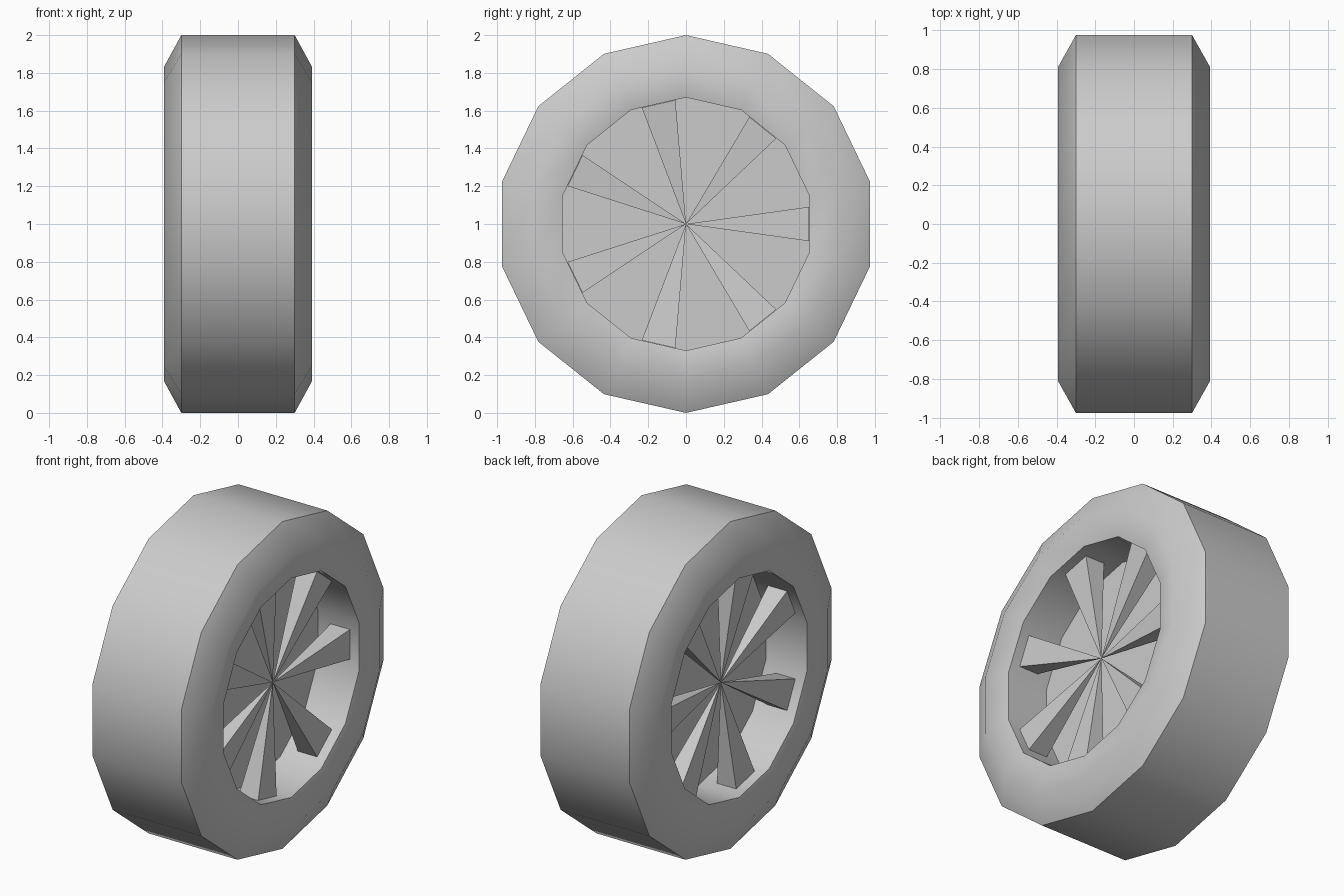
import bpy, bmesh, math

if "Cube" in bpy.data.objects:
    bpy.data.objects.remove(bpy.data.objects["Cube"])

SIDES, SPOKES, HUB_Z = 14, 7, 1.0


def make_object(name, bm):
    bmesh.ops.recalc_face_normals(bm, faces=bm.faces[:])
    mesh = bpy.data.meshes.new(name)
    bm.to_mesh(mesh)
    bm.free()
    ob = bpy.data.objects.new(name, mesh)
    ob.location.z = HUB_Z
    bpy.context.collection.objects.link(ob)
    return ob


def ring(bm, x, r):
    return [bm.verts.new((x, r * math.sin(math.tau * i / SIDES),
                          r * math.cos(math.tau * i / SIDES)))
            for i in range(SIDES)]


# Tyre, rim barrel and recessed centre disc: one lathed profile (x, radius)
half = [(0.30, 1.0), (0.393, 0.83), (0.36, 0.67), (0.083, 0.67)]
profile = [(-x, r) for x, r in reversed(half)] + half
bm = bmesh.new()
rings = [ring(bm, x, r) for x, r in profile]
for a, b in zip(rings, rings[1:]):
    for i in range(SIDES):
        j = (i + 1) % SIDES
        bm.faces.new((a[i], a[j], b[j], b[i]))
bm.faces.new(rings[0])
bm.faces.new(rings[-1])
tyre = make_object("tyre_and_rim", bm)
bpy.context.view_layer.objects.active = tyre
tyre.select_set(True)
bpy.ops.object.shade_smooth_by_angle(angle=math.radians(45))
tyre.select_set(False)

# Pyramid spokes, points meeting at the hub, on both sides of the disc
for side, label in ((1, "right"), (-1, "left")):
    bm = bmesh.new()
    for k in range(SPOKES):
        t = math.tau * k / SPOKES
        c, s = math.cos(t), math.sin(t)
        tip = bm.verts.new((side * 0.235, 0, 0))
        base = [bm.verts.new((side * x, 0.652 * c - w * s, 0.652 * s + w * c))
                for x, w in ((0.17, -0.091), (0.30, -0.091),
                             (0.30, 0.091), (0.17, 0.091))]
        bm.faces.new(base)
        for i in range(4):
            bm.faces.new((base[i], base[(i + 1) % 4], tip))
    make_object("spokes_" + label, bm)
